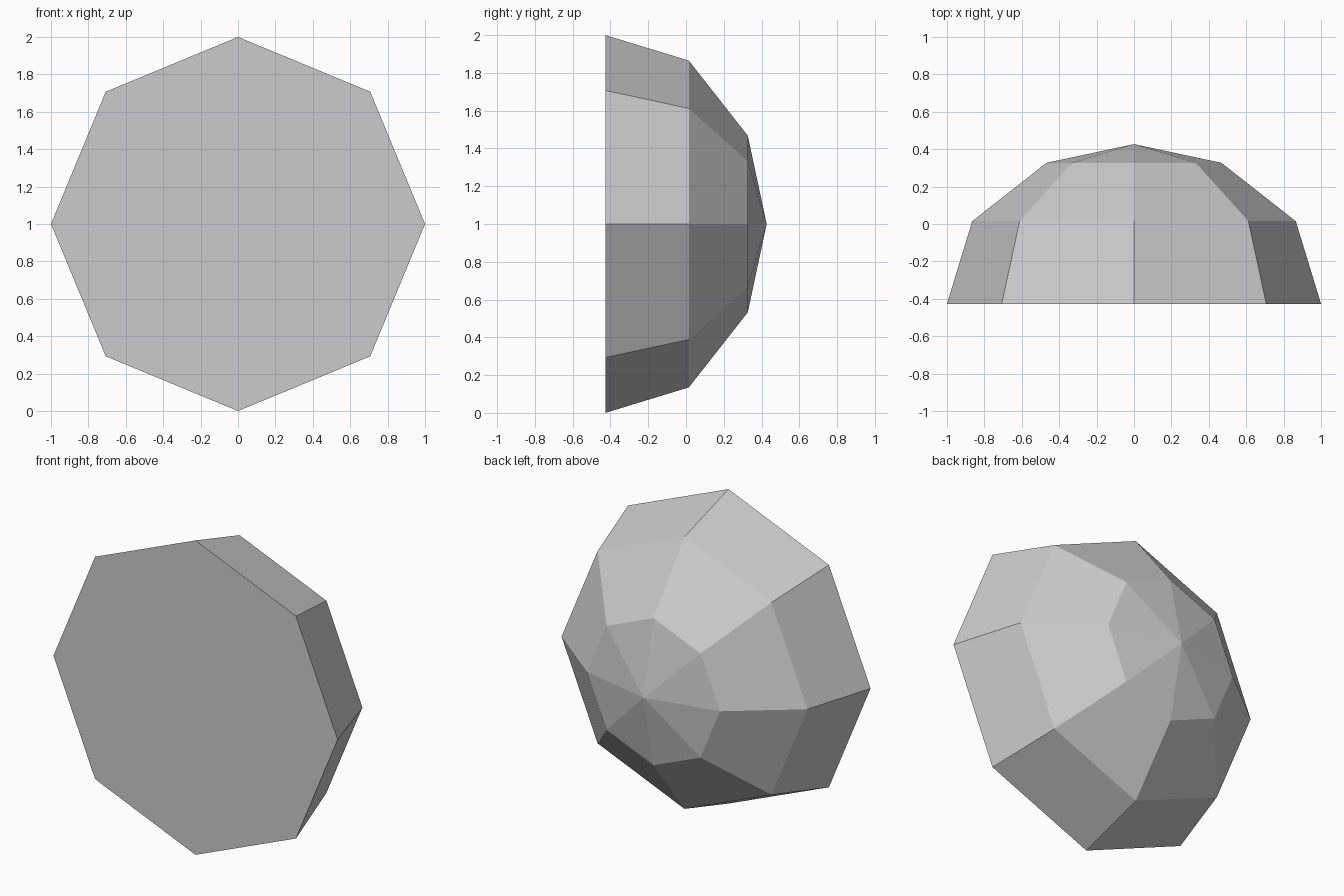
import bpy, bmesh
from math import sin, cos, pi

if "Cube" in bpy.data.objects:
    bpy.data.objects.remove(bpy.data.objects["Cube"])

SIDES = 8
# dome profile: (radius, y) from the flat front rim towards the tip
RINGS = [(1.0, -0.427), (0.865, 0.015), (0.468, 0.327)]
TIP_Y = 0.427

bm = bmesh.new()
loops = [[bm.verts.new((r * sin(2 * pi * i / SIDES), y, 1 + r * cos(2 * pi * i / SIDES)))
          for i in range(SIDES)] for r, y in RINGS]
tip = bm.verts.new((0, TIP_Y, 1))

# flat front face
bm.faces.new(loops[0])

# side bands and the pointed cap
for i in range(SIDES):
    j = (i + 1) % SIDES
    for a, b in zip(loops, loops[1:]):
        bm.faces.new((a[i], a[j], b[j], b[i]))
    bm.faces.new((loops[-1][i], loops[-1][j], tip))

bmesh.ops.recalc_face_normals(bm, faces=bm.faces)
mesh = bpy.data.meshes.new("faceted_dome")
bm.to_mesh(mesh)
bm.free()
bpy.context.collection.objects.link(bpy.data.objects.new("faceted_dome", mesh))
